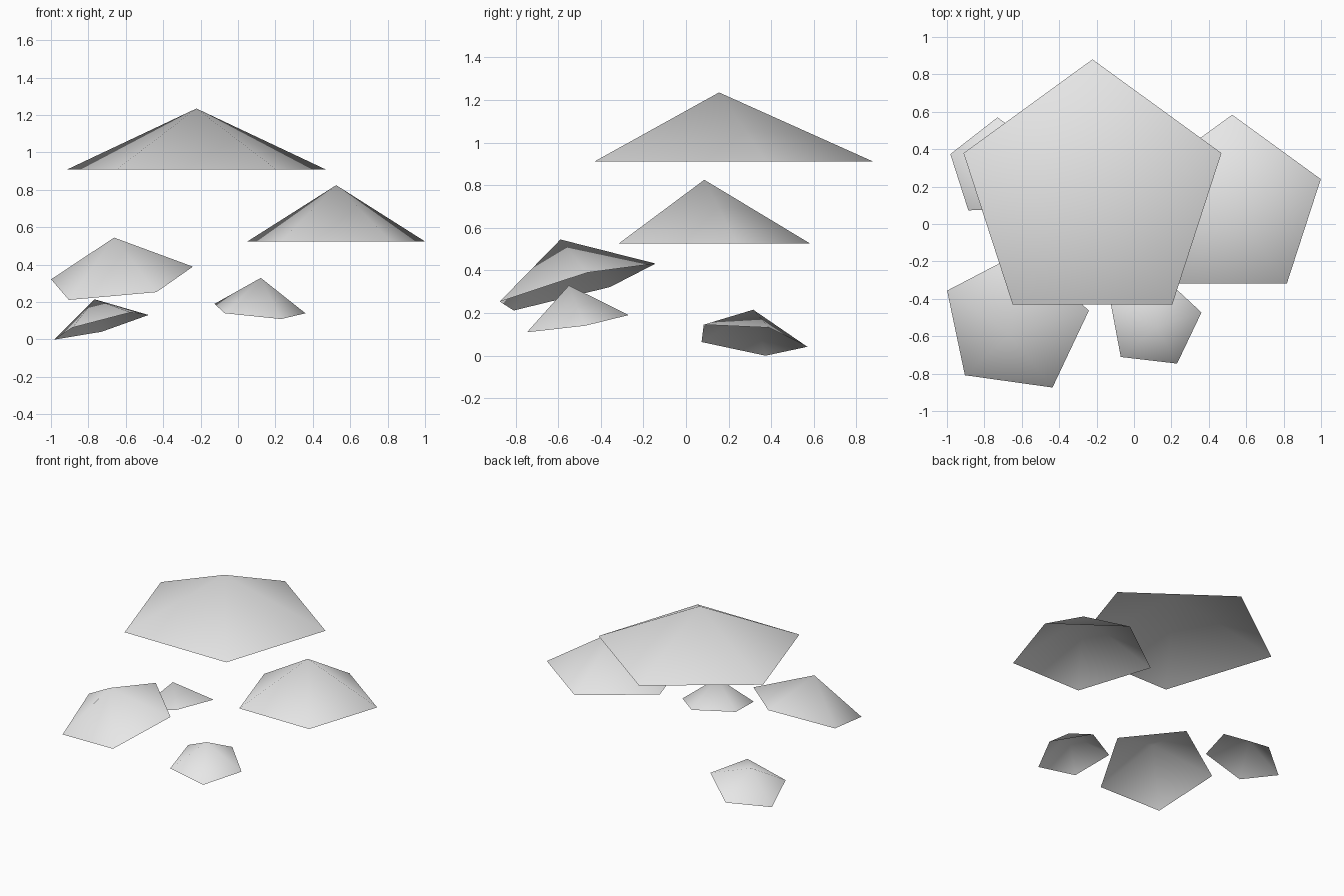
import bpy
import bmesh
from math import sin, cos, tau
from mathutils import Vector

SIDES = 5

cube = bpy.data.objects.get("Cube")
if cube:
    bpy.data.objects.remove(cube, do_unlink=True)

# One plain grey for every canopy
grey = bpy.data.materials.new("light_grey")
grey.use_nodes = True
grey.diffuse_color = (0.8, 0.8, 0.8, 1)
grey.node_tree.nodes["Principled BSDF"].inputs["Base Color"].default_value = (0.8, 0.8, 0.8, 1)


def canopy(name, centre, radius, height, up=(0, 0, 1), spoke=(0, 1, 0)):
    """Open five-sided cone; its first rim corner points along spoke."""
    centre, up = Vector(centre), Vector(up).normalized()
    along = Vector(spoke)
    along = (along - up * along.dot(up)).normalized()
    across = along.cross(up)

    bm = bmesh.new()
    apex = bm.verts.new(centre + up * height)
    rim = []
    for i in range(SIDES):
        a = tau * i / SIDES
        rim.append(bm.verts.new(centre + radius * (cos(a) * along - sin(a) * across)))
    for i in range(SIDES):
        face = bm.faces.new((rim[i], rim[(i + 1) % SIDES], apex))
        face.smooth = True

    mesh = bpy.data.meshes.new(name)
    bm.to_mesh(mesh)
    bm.free()
    mesh.materials.append(grey)
    obj = bpy.data.objects.new(name, mesh)
    bpy.context.collection.objects.link(obj)
    return obj


# Two level canopies on top
canopy("large_canopy", (-0.222, 0.155, 0.91), 0.725, 0.325)
canopy("right_canopy", (0.525, 0.086, 0.525), 0.498, 0.3)

# Three tilted canopies below
canopy("front_left_canopy", (-0.634, -0.529, 0.3215), 0.404, 0.233,
       up=(-0.122, -0.259, 0.957), spoke=(0.11, 0.955, 0.273))
canopy("small_front_canopy", (0.107, -0.523, 0.154), 0.259, 0.178,
       up=(0.084, -0.151, 0.986), spoke=(0.13, 0.983, 0.139))
canopy("back_left_canopy", (-0.73, 0.298, 0.076), 0.274, 0.145,
       up=(-0.255, 0.123, 0.959), spoke=(0, 0.992, -0.127))
